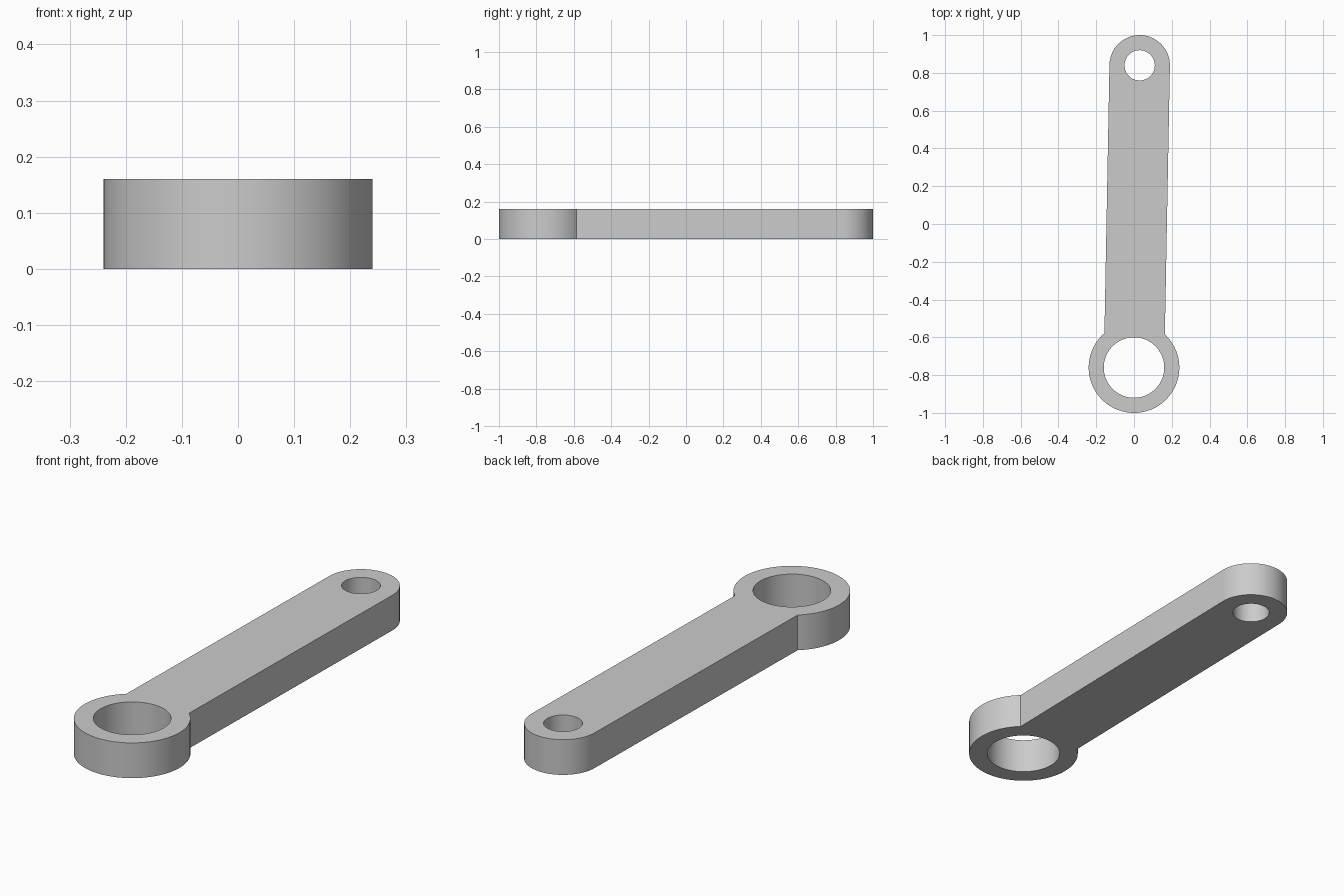
import bpy
import bmesh
from math import atan2, asin, cos, sin, pi, radians
from mathutils import Vector

cube = bpy.data.objects.get("Cube")
if cube:
    bpy.data.objects.remove(cube, do_unlink=True)

THICK = 0.16
BIG, BIG_R, BIG_HOLE = Vector((0, -0.76)), 0.24, 0.16
SMALL, SMALL_R, SMALL_HOLE = Vector((0.03, 0.84)), 0.16, 0.08

# Direction of the arm, and the half angle where it meets the large ring
axis = atan2(SMALL.y - BIG.y, SMALL.x - BIG.x)
join = asin(SMALL_R / BIG_R)


def arc(centre, radius, start, end, steps):
    angles = [start + (end - start) * i / steps for i in range(steps + 1)]
    return [centre + radius * Vector((cos(a), sin(a))) for a in angles]


def add_loop(bm, points):
    verts = [bm.verts.new((p.x, p.y, 0)) for p in points]
    return [bm.edges.new((v, verts[i - 1])) for i, v in enumerate(verts)]


# Outline: large ring, straight sides, rounded small end, and two bores
bm = bmesh.new()
edges = add_loop(bm, arc(BIG, BIG_R, axis + join, axis + 2 * pi - join, 80)
                 + arc(SMALL, SMALL_R, axis - pi / 2, axis + pi / 2, 48))
for centre, radius in ((BIG, BIG_HOLE), (SMALL, SMALL_HOLE)):
    edges += add_loop(bm, arc(centre, radius, 0, 2 * pi, 72)[:-1])
bmesh.ops.triangle_fill(bm, use_beauty=True, use_dissolve=False,
                        edges=edges, normal=(0, 0, 1))

# Thickness
top = bmesh.ops.extrude_face_region(bm, geom=bm.faces[:], use_keep_orig=True)
bmesh.ops.translate(bm, vec=(0, 0, THICK),
                    verts=[g for g in top["geom"] if isinstance(g, bmesh.types.BMVert)])
bmesh.ops.recalc_face_normals(bm, faces=bm.faces[:])

mesh = bpy.data.meshes.new("link_arm")
bm.to_mesh(mesh)
bm.free()
arm = bpy.data.objects.new("link_arm", mesh)
bpy.context.collection.objects.link(arm)

# Plain grey finish
grey = bpy.data.materials.new("plain grey")
grey.use_nodes = True
colour = (0.6, 0.6, 0.6, 1)
grey.diffuse_color = colour
grey.node_tree.nodes["Principled BSDF"].inputs["Base Color"].default_value = colour
mesh.materials.append(grey)

# Smooth curved walls, crisp rims and corners
bpy.ops.object.select_all(action='DESELECT')
arm.select_set(True)
bpy.context.view_layer.objects.active = arm
bpy.ops.object.shade_smooth_by_angle(angle=radians(30))
